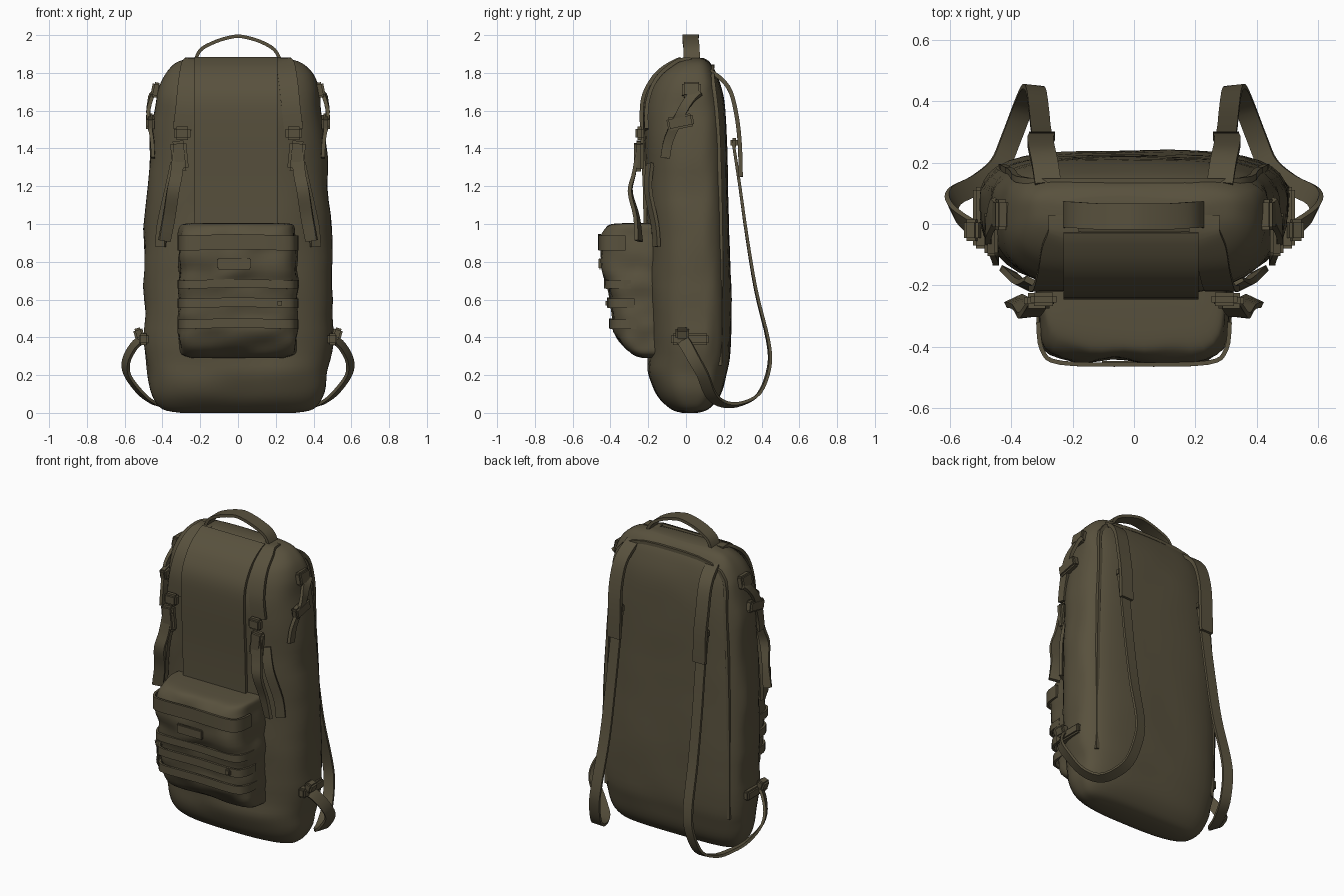
import bpy, bmesh, math
from mathutils import Vector, noise

if "Cube" in bpy.data.objects:
    bpy.data.objects.remove(bpy.data.objects["Cube"])

olive = bpy.data.materials.new("olive_canvas")
olive.diffuse_color = (0.098, 0.082, 0.047, 1)
olive.use_nodes = True
olive.node_tree.nodes["Principled BSDF"].inputs["Base Color"].default_value = olive.diffuse_color


def finish(bm, name, angle=40):
    bmesh.ops.recalc_face_normals(bm, faces=bm.faces[:])
    me = bpy.data.meshes.new(name)
    bm.to_mesh(me)
    bm.free()
    me.materials.append(olive)
    ob = bpy.data.objects.new(name, me)
    bpy.context.collection.objects.link(ob)
    bpy.context.view_layer.objects.active = ob
    ob.select_set(True)
    bpy.ops.object.shade_smooth_by_angle(angle=math.radians(angle))
    ob.select_set(False)
    return ob


def spline(pts, steps):
    """Catmull-Rom samples through tuples of any length."""
    pts = [Vector(p) for p in pts]
    out = []
    for i in range(len(pts) - 1):
        b, c = pts[i], pts[i + 1]
        a, d = pts[max(i - 1, 0)], pts[min(i + 2, len(pts) - 1)]
        for k in range(steps):
            t = k / steps
            out.append(0.5 * (2 * b + (c - a) * t + (2 * a - 5 * b + 4 * c - d) * t * t
                              + (3 * b - a - 3 * c + d) * t ** 3))
    return out + [pts[-1]]


def section(row, split, nf, nb, count):
    """Rounded plan outline with separate front and back squareness."""
    z, w, yf, yb = row
    mid = yf + (yb - yf) * split
    ring = []
    for i in range(count):
        a = 2 * math.pi * i / count
        c, s = math.cos(a), math.sin(a)
        n = nb if s > 0 else nf
        r = (abs(c) ** n + abs(s) ** n) ** (-1 / n)
        ring.append(Vector((w * c * r, mid + (yb - mid if s > 0 else mid - yf) * s * r, z)))
    return ring


def loft(name, rows, split, nf, nb, count=56, steps=4, wrinkle=0.0, freq=4):
    bm = bmesh.new()
    rings = []
    for row in spline(rows, steps):
        ring = []
        for p in section(row, split, nf, nb, count):
            q = Vector((p.x * freq, p.y * freq, p.z * freq * 1.6))
            out = Vector((p.x, p.y, 0)).normalized()
            fade = min(1, p.z / 0.2) * (0.25 if p.y > 0.12 else 1)
            ring.append(bm.verts.new(p + out * wrinkle * fade * noise.noise(q)))
        rings.append(ring)
    for a, b in zip(rings, rings[1:]):
        for i in range(count):
            j = (i + 1) % count
            bm.faces.new((a[i], a[j], b[j], b[i]))
    bm.faces.new(rings[0])
    bm.faces.new(rings[-1])
    return finish(bm, name, 60)


def ribbon(name, pts, width, thick=0.014, across=(1, 0, 0), across_end=None, steps=4, mirror=False):
    """Flat strap along a path; its width direction may twist towards the end."""
    bm = bmesh.new()
    path = spline(pts, steps)
    a0, a1 = Vector(across), Vector(across_end or across)
    rings = []
    for i, p in enumerate(path):
        t = (path[min(i + 1, len(path) - 1)] - path[max(i - 1, 0)]).normalized()
        f = i / (len(path) - 1)
        side = a0.lerp(a1, f * f)
        side = (side - t * side.dot(t)).normalized() * width / 2
        up = t.cross(side).normalized() * thick / 2
        ring = [p + side + up, p - side + up, p - side - up, p + side - up]
        rings.append([bm.verts.new(((-v.x if mirror else v.x), v.y, v.z)) for v in ring])
    for a, b in zip(rings, rings[1:]):
        for i in range(4):
            j = (i + 1) % 4
            bm.faces.new((a[i], a[j], b[j], b[i]))
    bm.faces.new(rings[0])
    bm.faces.new(rings[-1])
    return finish(bm, name)


def block(name, loc, size, rot=(0, 0, 0), bevel=0.01):
    bm = bmesh.new()
    bmesh.ops.create_cube(bm, size=1)
    bmesh.ops.scale(bm, vec=size, verts=bm.verts)
    bmesh.ops.bevel(bm, geom=bm.edges[:], offset=bevel, segments=2, affect='EDGES')
    ob = finish(bm, name)
    ob.location, ob.rotation_euler = loc, rot
    return ob


# Main bag: height, half width, front y, back y
BODY = [(0.0, 0.30, -0.02, 0.06), (0.02, 0.40, -0.08, 0.12), (0.09, 0.45, -0.155, 0.18),
        (0.20, 0.475, -0.195, 0.215), (0.32, 0.49, -0.20, 0.235), (0.60, 0.50, -0.205, 0.24),
        (0.90, 0.495, -0.21, 0.23), (1.20, 0.48, -0.215, 0.222), (1.50, 0.455, -0.23, 0.215),
        (1.66, 0.435, -0.225, 0.20), (1.76, 0.41, -0.18, 0.175), (1.82, 0.375, -0.125, 0.15),
        (1.86, 0.32, -0.06, 0.12), (1.88, 0.23, -0.01, 0.085)]
loft("main_bag", BODY, 0.58, 2.7, 3.5, wrinkle=0.018, freq=4)


def front_y(x, z):
    """Front surface of the main bag."""
    for a, b in zip(BODY, BODY[1:]):
        if a[0] <= z <= b[0]:
            w, yf, yb = (a[k] + (b[k] - a[k]) * (z - a[0]) / (b[0] - a[0]) for k in (1, 2, 3))
            mid = yf + (yb - yf) * 0.58
            return mid - (mid - yf) * max(0, 1 - abs(x / w) ** 2.7) ** (1 / 2.7)


# Lid flap panel draped over the top front
flap = [(z, front_y(0, z)) for z in (1.875, 1.86, 1.82, 1.76, 1.66, 1.5, 1.2, 0.9)]
ribbon("lid_flap", [(-0.01, y - 0.004, z) for z, y in flap], 0.44, 0.02)

# Front pocket with a bulging profile
loft("front_pocket", [(0.29, 0.24, -0.22, -0.12), (0.31, 0.295, -0.28, -0.12),
                      (0.36, 0.31, -0.335, -0.12), (0.45, 0.31, -0.385, -0.12),
                      (0.56, 0.312, -0.395, -0.12), (0.68, 0.312, -0.415, -0.12),
                      (0.76, 0.312, -0.44, -0.12), (0.86, 0.312, -0.45, -0.12),
                      (0.93, 0.305, -0.445, -0.12), (0.98, 0.30, -0.42, -0.12),
                      (1.0, 0.28, -0.38, -0.12), (1.005, 0.22, -0.30, -0.14)],
     0.6, 5, 6, wrinkle=0.022, freq=7)
# Pocket lid edge and webbing rows
for z, y, h in ((0.47, -0.392, 0.05), (0.58, -0.402, 0.05), (0.68, -0.42, 0.045), (0.90, -0.45, 0.08)):
    ribbon("pocket_webbing", [(-0.312, y + 0.13, z), (-0.30, y + 0.04, z), (-0.24, y - 0.002, z),
                              (0, y - 0.008, z + 0.006), (0.24, y - 0.002, z),
                              (0.30, y + 0.04, z), (0.312, y + 0.13, z)], h, 0.014, (0, 0, 1))
block("pocket_tab", (-0.02, -0.455, 0.79), (0.18, 0.018, 0.06), bevel=0.006)
block("pocket_stud", (0.22, -0.415, 0.58), (0.04, 0.02, 0.04), bevel=0.008)

# Carry handle
ribbon("top_handle", [(-0.23, 0.03, 1.85), (-0.20, 0.03, 1.92), (-0.12, 0.025, 1.965),
                      (-0.03, 0.025, 1.991), (0.03, 0.025, 1.991), (0.12, 0.025, 1.965),
                      (0.195, 0.03, 1.92), (0.23, 0.03, 1.85)], 0.085, 0.018, (0, 1, 0))

for s in (-1, 1):
    side, m = ("right", False) if s > 0 else ("left", True)
    # Lid straps, buckles and loose ends
    top = [(0.23, 1.868), (0.25, 1.84), (0.26, 1.79), (0.27, 1.72), (0.28, 1.62), (0.295, 1.5)]
    ribbon(side + "_lid_strap", [(0.23, 0.03, 1.87)] + [(x, front_y(x, z) - 0.012, z) for x, z in top],
           0.10, 0.02, mirror=m)
    block(side + "_upper_buckle", (s * 0.295, -0.245, 1.48), (0.085, 0.045, 0.07), bevel=0.012)
    block(side + "_lower_buckle", (s * 0.31, -0.25, 1.36), (0.085, 0.05, 0.16), (0, s * 0.1, 0), 0.014)
    ribbon(side + "_strap_end", [(0.31, -0.25, 1.42), (0.325, -0.275, 1.27), (0.345, -0.295, 1.17),
                                 (0.365, -0.262, 1.04), (0.39, -0.25, 0.91)], 0.065, 0.02,
           (1, 0, 0), (0.9, -0.4, 0), mirror=m)
    ribbon(side + "_strap_anchor", [(0.33, -0.19, 1.32), (0.36, -0.20, 1.18), (0.40, -0.165, 1.0),
                                    (0.41, -0.155, 0.88)], 0.055, 0.02, (1, 0.5, 0), mirror=m)
    # Shoulder strap: padded top, long webbing, lower loop to the side
    ribbon(side + "_shoulder_pad", [(0.28, 0.13, 1.81), (0.29, 0.195, 1.76), (0.30, 0.24, 1.69),
                                    (0.305, 0.27, 1.56), (0.30, 0.285, 1.42), (0.30, 0.29, 1.25)],
           0.085, 0.022, mirror=m)
    ribbon(side + "_shoulder_strap", [(0.30, 0.25, 1.43), (0.30, 0.285, 1.2), (0.305, 0.32, 0.95),
                                      (0.31, 0.37, 0.65), (0.32, 0.435, 0.38), (0.335, 0.44, 0.24),
                                      (0.36, 0.385, 0.10), (0.40, 0.28, 0.045), (0.44, 0.19, 0.05),
                                      (0.51, 0.13, 0.10), (0.585, 0.09, 0.20), (0.59, 0.045, 0.28),
                                      (0.545, 0.0, 0.36), (0.49, -0.03, 0.40)],
           0.065, 0.016, (1, 0, 0), (0, 0.8, 0.6), mirror=m)
    block(side + "_adjuster", (s * 0.30, 0.255, 1.43), (0.08, 0.04, 0.05))
    # Lower side anchor
    block(side + "_lower_anchor", (s * 0.50, 0.02, 0.39), (0.05, 0.20, 0.06))
    block(side + "_lower_clip", (s * 0.525, -0.02, 0.42), (0.05, 0.07, 0.06), (0, s * 0.3, 0))
    # Upper side compression strap
    ribbon(side + "_side_strap", [(0.445, 0.07, 1.70), (0.462, 0.02, 1.66), (0.475, -0.03, 1.58),
                                  (0.455, -0.09, 1.45), (0.45, -0.11, 1.35)], 0.05, 0.02,
           (0, 1, 0.3), mirror=m)
    block(side + "_side_buckle", (s * 0.465, -0.03, 1.54), (0.045, 0.14, 0.07), (0.2, 0, 0))
    block(side + "_side_tab", (s * 0.435, 0.03, 1.71), (0.045, 0.10, 0.08), (0, -s * 0.2, 0))
# Seam along the back panel edge
ribbon("back_seam", [(-0.43, 0.18, 0.25), (-0.43, 0.185, 0.9), (-0.40, 0.17, 1.5), (-0.34, 0.14, 1.78),
                     (0, 0.14, 1.835), (0.34, 0.14, 1.78), (0.40, 0.17, 1.5), (0.43, 0.185, 0.9),
                     (0.43, 0.18, 0.25)], 0.02, 0.02, (0, 1, 0))
